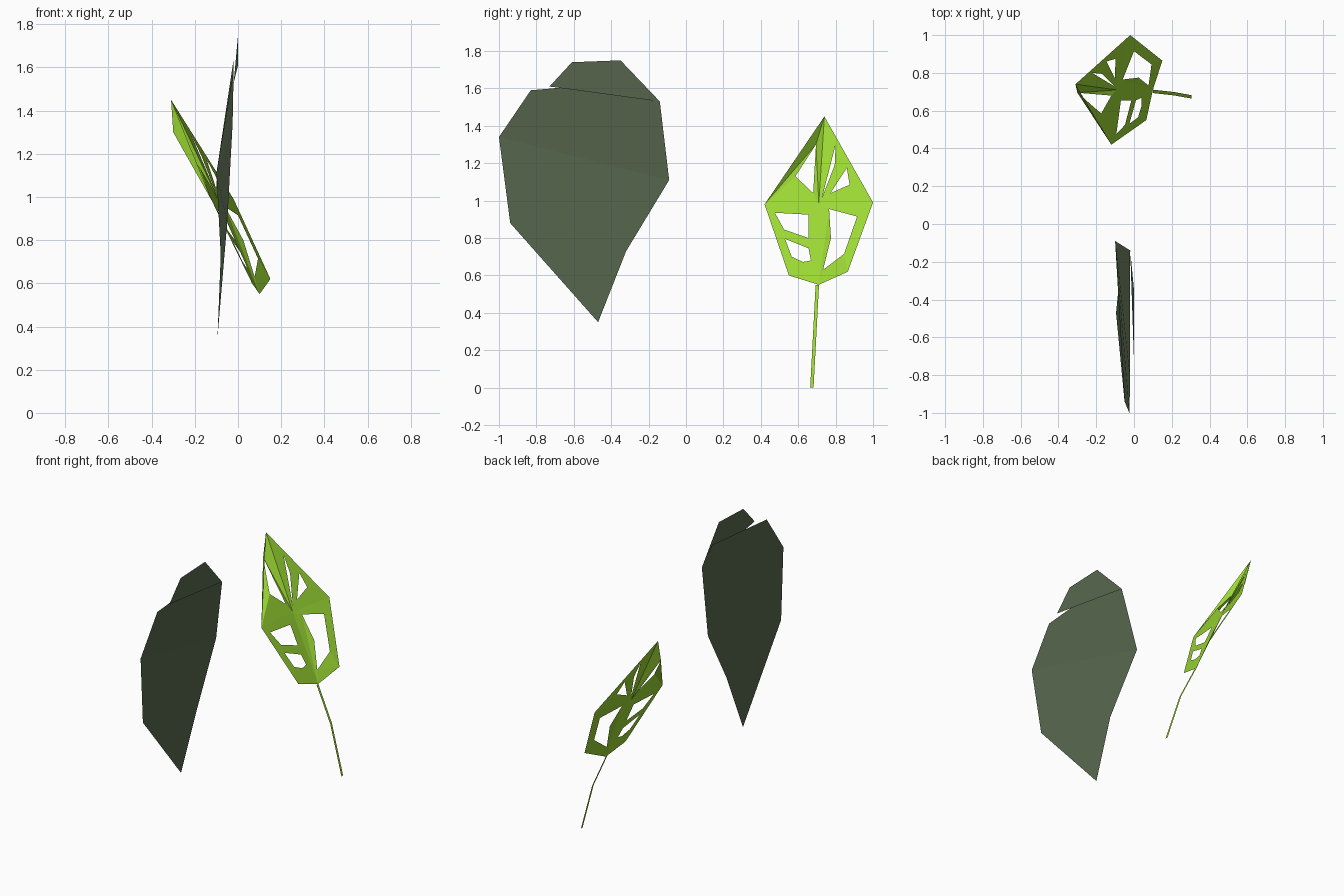
import bpy
from mathutils import Vector
from mathutils.geometry import tessellate_polygon, intersect_point_tri_2d, barycentric_transform

if "Cube" in bpy.data.objects:
    bpy.data.objects.remove(bpy.data.objects["Cube"])


def material(name, srgb):
    m = bpy.data.materials.new(name)
    lin = [((c / 255 + 0.055) / 1.055) ** 2.4 for c in srgb]
    m.diffuse_color = (*lin, 1)
    m.use_nodes = True
    m.node_tree.nodes["Principled BSDF"].inputs["Base Color"].default_value = m.diffuse_color
    return m


def sheet(name, verts, faces, mat):
    """Thin flat-shaded sheet whose faces all look towards +x."""
    faces = [tuple(f) for f in faces]
    fixed = []
    for f in faces:
        area = sum(verts[a][1] * verts[b][2] - verts[b][1] * verts[a][2]
                   for a, b in zip(f, f[1:] + f[:1]))
        fixed.append(f if area > 0 else f[::-1])
    me = bpy.data.meshes.new(name)
    me.from_pydata([tuple(v) for v in verts], [], fixed)
    me.materials.append(mat)
    ob = bpy.data.objects.new(name, me)
    bpy.context.collection.objects.link(ob)
    return ob


dark = material("dark green", (88, 104, 78))
lime = material("lime green", (155, 215, 52))

# Solid leaf: two blade facets and an overlapping tip flap
blade = [(-.025, -1, 1.34), (-.05, -.94, .88), (-.095, -.47, .35), (-.08, -.32, .73),
         (-.10, -.09, 1.11), (-.02, -.14, 1.53), (-.02, -.25, 1.64), (-.02, -.83, 1.59)]
sheet("dark_leaf_blade", blade, [(0, 1, 2, 3, 4), (0, 4, 5, 6, 7)], dark)
flap = [(0, -.73, 1.61), (-.02, -.14, 1.53), (0, -.35, 1.75), (0, -.61, 1.74)]
sheet("dark_leaf_tip", flap, [(0, 1, 2, 3)], dark)

# Pierced leaf: each half is an outline with holes, bent along the midrib
TIP, MID, BASE = (-.31, .74, 1.45), (-.09, .71, .985), (.10, .71, .55)
LEFT = [TIP, (-.12, .42, .98), (.065, .55, .60), BASE]
RIGHT = [TIP, (-.02, 1, .99), (.15, .865, .62), BASE]
# holes as (y, z)
LEFT_HOLES = [[(.695, 1.30), (.585, 1.13), (.68, 1.04)],
              [(.475, .935), (.655, .925), (.655, .80), (.525, .845)],
              [(.53, .795), (.655, .745), (.668, .68), (.625, .672), (.565, .70)]]
RIGHT_HOLES = [[(.80, 1.30), (.795, 1.19), (.727, 1.015)],
               [(.86, 1.175), (.875, 1.085), (.772, 1.04)],
               [(.765, .955), (.915, .915), (.845, .715), (.733, .63), (.775, .80)]]


def on_leaf(y, z, rim):
    """Lift a (y, z) point onto the fan of facets around the leaf middle."""
    p = Vector((y, z))
    for a, b in zip(rim, rim[1:]):
        tri = [Vector(q) for q in (MID, a, b)]
        flat = [q.yz for q in tri]
        if intersect_point_tri_2d(p, *flat):
            x = barycentric_transform(p.to_3d(), *[q.to_3d() for q in flat],
                                      *[Vector((q.x, 0, 0)) for q in tri]).x
            return Vector((x, y, z))
    return Vector((0.365 - 0.456 * z, y, z))


def half_leaf(name, rim, holes):
    loops = [[Vector(v) for v in rim + [MID]]]
    loops += [[on_leaf(y, z, rim) for y, z in h] for h in holes]
    if name.startswith("left"):
        loops[1][0].x = -.30          # curled rib beside the tip
    verts = [v for lp in loops for v in lp]
    tris = tessellate_polygon([[Vector((v.y, v.z, 0)) for v in lp] for lp in loops])
    sheet(name, verts, tris, lime)


half_leaf("left_half_pierced_leaf", LEFT, LEFT_HOLES)
half_leaf("right_half_pierced_leaf", RIGHT, RIGHT_HOLES)

# Ribbon stem
path = [(.10, .702, .55), (.21, .69, .32), (.305, .673, 0)]
stem = [(x, y + s * .009, z) for x, y, z in path for s in (-1, 1)]
sheet("pierced_leaf_stem", stem, [(0, 1, 3, 2), (2, 3, 5, 4)], lime)
